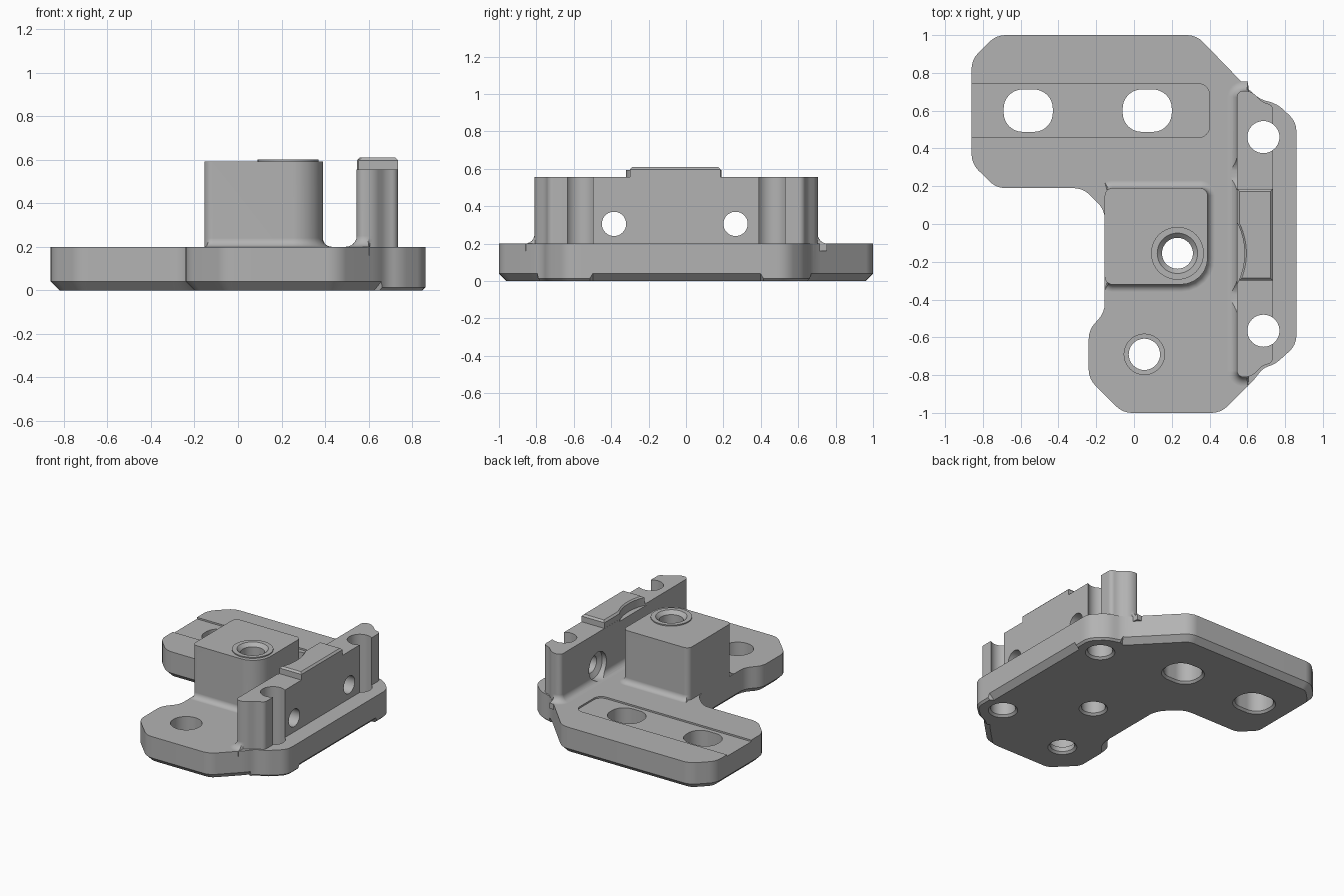
import bpy
import bmesh
import math
from mathutils import Vector

cube = bpy.data.objects.get("Cube")
if cube:
    bpy.data.objects.remove(cube, do_unlink=True)

grey = bpy.data.materials.new("plain grey")
grey.use_nodes = True
grey.diffuse_color = (0.45, 0.45, 0.45, 1)
grey.node_tree.nodes["Principled BSDF"].inputs["Base Color"].default_value = grey.diffuse_color


def rounded(points, cut, steps=6):
    """Replace each corner by an arc; cut is the length taken off the edges."""
    pts = [Vector(p) for p in points]
    cuts = cut if isinstance(cut, (list, tuple)) else [cut] * len(pts)
    out = []
    for i, b in enumerate(pts):
        to_a, to_c = pts[i - 1] - b, pts[(i + 1) % len(pts)] - b
        d = min(cuts[i], to_a.length * 0.45, to_c.length * 0.45)
        w = math.sin(to_a.angle(to_c) / 2)
        a, c = b + to_a.normalized() * d, b + to_c.normalized() * d
        for s in range(steps + 1):
            t = s / steps
            k = ((1 - t) ** 2, 2 * w * t * (1 - t), t * t)
            out.append((a * k[0] + b * k[1] + c * k[2]) / sum(k))
    return out


def rect(x0, x1, y0, y1):
    return [(x0, y0), (x1, y0), (x1, y1), (x0, y1)]


def circle(x, y, r, n=40):
    return [Vector((x + r * math.cos(math.tau * i / n), y + r * math.sin(math.tau * i / n)))
            for i in range(n)]


def prism(name, outline, levels):
    """Stack of rings; levels lists (z, outward offset), or gives it per point."""
    pts = [Vector(p) for p in outline]
    bm = bmesh.new()
    columns = []
    for i, p in enumerate(pts):
        e1 = (p - pts[i - 1]).normalized()
        e2 = (pts[(i + 1) % len(pts)] - p).normalized()
        n1, n2 = Vector((e1.y, -e1.x)), Vector((e2.y, -e2.x))
        miter = (n1 + n2) / (1 + n1.dot(n2))
        column = []
        for z, off in (levels(p) if callable(levels) else levels):
            q = p + miter * off
            column.append(bm.verts.new((q.x, q.y, z)))
        columns.append(column)
    for i, col in enumerate(columns):
        prev = columns[i - 1]
        for k in range(len(col) - 1):
            bm.faces.new((prev[k], col[k], col[k + 1], prev[k + 1]))
    bm.faces.new([c[0] for c in reversed(columns)])
    bm.faces.new([c[-1] for c in columns])
    bmesh.ops.recalc_face_normals(bm, faces=bm.faces)
    mesh = bpy.data.meshes.new(name)
    bm.to_mesh(mesh)
    bm.free()
    mesh.materials.append(grey)
    ob = bpy.data.objects.new(name, mesh)
    bpy.context.collection.objects.link(ob)
    return ob


def combine(target, tool, operation):
    mod = target.modifiers.new("join", "BOOLEAN")
    mod.operation, mod.object, mod.solver = operation, tool, "EXACT"
    bpy.context.view_layer.objects.active = target
    bpy.ops.object.modifier_apply(modifier=mod.name)
    bpy.data.objects.remove(tool, do_unlink=True)


def flare(bottom, top, radius, flared):
    """Levels with a concave fillet above the plate, on the points chosen."""
    def levels(p):
        k = radius if flared(p) else 0.0
        rings = [(bottom, k)]
        for s in range(7):
            a = math.pi / 2 * s / 6
            rings.append((PLATE + radius * (1 - math.cos(a)), k * (1 - math.sin(a))))
        return rings + [(top, 0)]
    return levels


PLATE = 0.2
MOUNTS = (-0.565, 0.46)

# Base plate with chamfered underside, shallower around the two mount tabs
base_outline = [(-0.06, -1), (0.46, -1), (0.64, -0.82), (0.68, -0.765), (0.75, -0.74),
                (0.86, -0.64), (0.86, -0.53), (0.86, -0.46), (0.86, 0.36), (0.86, 0.43),
                (0.86, 0.54), (0.76, 0.635), (0.67, 0.66), (0.62, 0.7), (0.33, 1),
                (-0.73, 1), (-0.86, 0.87), (-0.86, 0.32), (-0.73, 0.19), (-0.27, 0.19),
                (-0.155, 0.075), (-0.155, -0.47), (-0.24, -0.56), (-0.24, -0.82)]


def base_levels(p):
    tab = p.x > 0.66 and (p.y < -0.5 or p.y > 0.4)
    c = 0.014 if tab else 0.04
    return [(0, -c), (c, 0), (PLATE, 0)]


bracket = prism("bracket", rounded(base_outline, 0.05, 4), base_levels)

# Tall block with one large rounded corner, and the low ring on top
block = prism("block", rounded(rect(-0.155, 0.39, -0.32, 0.19), [0.04, 0.14, 0.04, 0.04]),
              flare(0.15, 0.592, 0.04, lambda p: p.x > -0.14))
combine(bracket, block, "UNION")
combine(bracket, prism("ring", circle(0.23, -0.155, 0.14), [(0.5, 0), (0.6, 0)]), "UNION")

# Upright wall with raised pad
wall_outline = [(0.545, -0.81), (0.62, -0.81), (0.68, -0.75), (0.735, -0.735),
                (0.735, 0.63), (0.68, 0.645), (0.62, 0.705), (0.545, 0.705)]
wall = prism("wall", rounded(wall_outline, 0.035),
             flare(0.16, 0.555, 0.05, lambda p: p.x < 0.6))
pad = prism("pad", rect(0.546, 0.735, -0.3, 0.185), [(0.5, 0), (0.597, 0), (0.61, -0.013)])
combine(wall, pad, "UNION")
clearance = prism("clearance", circle(0.23, -0.155, 0.355, 96), [(0.54, 0), (0.6, 0), (0.7, 0.1)])
combine(wall, clearance, "DIFFERENCE")
combine(bracket, wall, "UNION")

# Vertical mount holes, open to the outer side of the wall
for y in MOUNTS:
    hole = prism("mount_hole", circle(0.685, y, 0.085),
                 [(-0.02, 0.035), (0.015, 0), (0.8, 0)])
    combine(bracket, hole, "DIFFERENCE")
    opening = prism("opening", rect(0.69, 0.78, y - 0.056, y + 0.056), [(PLATE, 0), (0.8, 0)])
    combine(bracket, opening, "DIFFERENCE")

# Cross holes through the wall, counterbored on the inner side
for y in (-0.385, 0.265):
    cross = prism("cross_hole", circle(0, 0, 0.065),
                  [(0.45, 0.038), (0.58, 0.038), (0.6, 0), (0.8, 0)])
    cross.rotation_euler.y = math.pi / 2
    cross.location = (0, y, 0.305)
    bpy.context.view_layer.update()
    combine(bracket, cross, "DIFFERENCE")

# Shallow groove with two slots
groove = prism("groove", rounded(rect(-0.95, 0.4, 0.457, 0.743), [0.001, 0.06, 0.06, 0.001]),
               [(0.188, 0), (0.3, 0)])
combine(bracket, groove, "DIFFERENCE")
for x in (-0.56, 0.07):
    slot = prism("slot", rounded(rect(x - 0.13, x + 0.13, 0.488, 0.712), 0.1, 10),
                 [(-0.02, 0.035), (0.015, 0), (0.3, 0)])
    combine(bracket, slot, "DIFFERENCE")

# Bolt holes through the block and the front foot
bolt = prism("block_hole", circle(0.23, -0.155, 0.082),
             [(-0.02, 0.035), (0.015, 0), (0.575, 0), (0.6, 0.025), (0.65, 0.025)])
combine(bracket, bolt, "DIFFERENCE")
foot = prism("foot_hole", circle(0.055, -0.69, 0.083),
             [(-0.02, 0.035), (0.015, 0), (0.05, 0), (0.051, 0.024), (0.3, 0.024)])
combine(bracket, foot, "DIFFERENCE")

# Smooth the rounded faces and keep the edges sharp
bpy.ops.object.select_all(action="DESELECT")
bracket.select_set(True)
bpy.context.view_layer.objects.active = bracket
bpy.ops.object.shade_smooth_by_angle(angle=math.radians(25))
weighted = bracket.modifiers.new("weighted normals", "WEIGHTED_NORMAL")
weighted.keep_sharp = True
